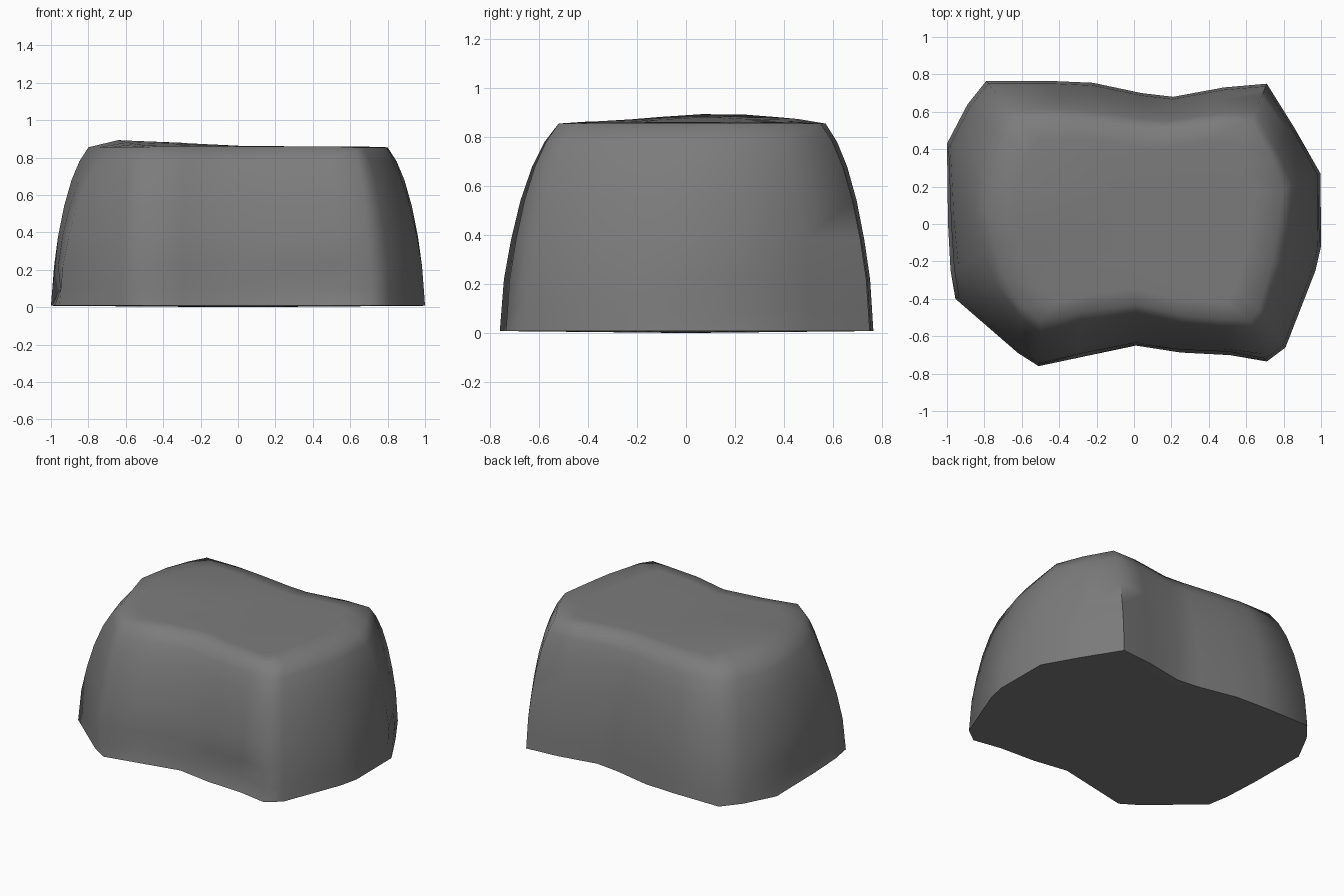
import bpy, bmesh, math

cube = bpy.data.objects.get("Cube")
if cube:
    bpy.data.objects.remove(cube, do_unlink=True)

# Stone colour
stone = bpy.data.materials.new("dark_grey_stone")
stone.use_nodes = True
grey = (0.2, 0.2, 0.2, 1)
stone.diffuse_color = grey
bsdf = stone.node_tree.nodes["Principled BSDF"]
bsdf.inputs["Base Color"].default_value = grey
bsdf.inputs["Roughness"].default_value = 0.9

# Outline at the ground and at the shoulder, matched point by point
base = [(1, .27), (.86, .51), (.71, .75), (.48, .73), (.21, .68), (.04, .7),
        (-.22, .755), (-.45, .765), (-.79, .765), (-.89, .64), (-1, .43), (-1, 0),
        (-.985, -.25), (-.955, -.4), (-.62, -.69), (-.51, -.76), (-.3, -.72),
        (.01, -.65), (.25, -.69), (.52, -.71), (.71, -.735), (.81, -.66),
        (.97, -.25), (1, -.12)]
shoulder = [(.8, .19), (.73, .37), (.63, .55), (.45, .55), (.17, .51), (.03, .52),
            (-.2, .55), (-.4, .57), (-.64, .57), (-.7, .46), (-.76, .3), (-.8, .08),
            (-.74, -.13), (-.69, -.28), (-.6, -.44), (-.5, -.52), (-.28, -.47),
            (.01, -.43), (.26, -.49), (.48, -.51), (.62, -.52), (.67, -.45),
            (.74, -.2), (.77, -.02)]
# Hollows worn into the foot: outline index -> depth
hollows = {11: .04, 12: .03, 16: .05, 19: .09, 18: .03, 0: .02}
# Height and how far the wall has leaned in towards the shoulder
levels = [(.008, 0), (.1, .03), (.22, .07), (.38, .19), (.54, .35),
          (.68, .55), (.78, .76), (.855, 1)]


def crown(x, y):
    """Extra height of the uneven top."""
    return .035 * math.exp(-((x + .6) ** 2 / .15 + (y - .13) ** 2 / .12))


bm = bmesh.new()
rings = []
for z, lean in levels:
    ring = []
    for i, (b, s) in enumerate(zip(base, shoulder)):
        inset = 1 - hollows.get(i, 0) * math.exp(-((z - .12) / .08) ** 2)
        x = (b[0] + (s[0] - b[0]) * lean) * inset
        y = (b[1] + (s[1] - b[1]) * lean) * inset
        ring.append(bm.verts.new((x, y, z)))
    rings.append(ring)

# Rings of the top face
for scale in (.8, .4):
    rings.append([bm.verts.new((x * scale, y * scale, .86 + crown(x * scale, y * scale)))
                  for x, y in shoulder])

# Walls, top and underside
for low, high in zip(rings, rings[1:]):
    for i in range(len(low)):
        j = (i + 1) % len(low)
        bm.faces.new((low[i], low[j], high[j], high[i]))
bm.faces.new(rings[-1])
hub = bm.verts.new((0, 0, 0))
for i, v in enumerate(rings[0]):
    bm.faces.new((rings[0][(i + 1) % len(rings[0])], v, hub))

bmesh.ops.recalc_face_normals(bm, faces=bm.faces)
mesh = bpy.data.meshes.new("boulder")
bm.to_mesh(mesh)
bm.free()
mesh.materials.append(stone)
boulder = bpy.data.objects.new("boulder", mesh)
bpy.context.collection.objects.link(boulder)

# Soft worn surface with a crisp ground edge
bpy.context.view_layer.objects.active = boulder
boulder.select_set(True)
bpy.ops.object.shade_smooth_by_angle(angle=math.radians(60))
